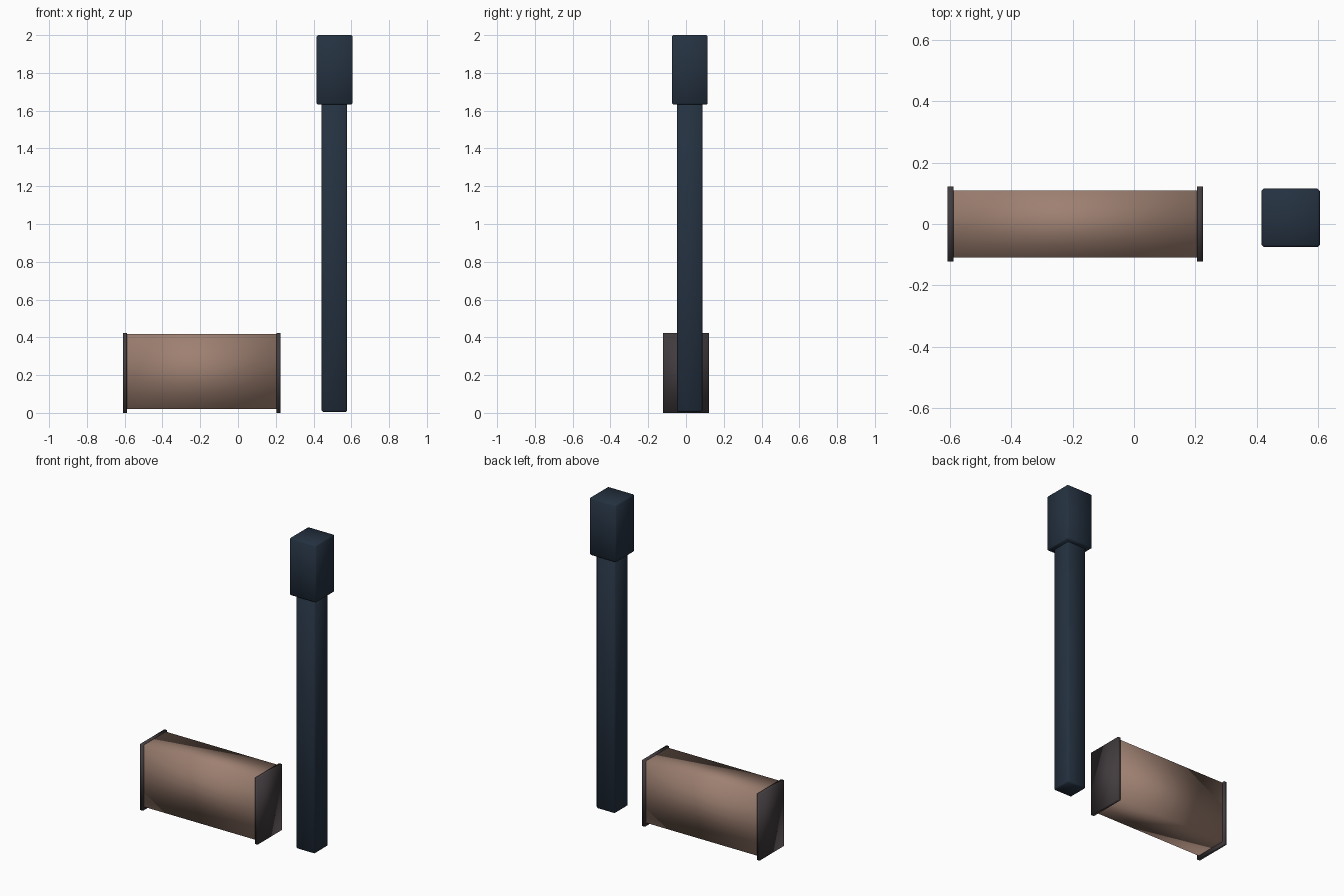
import bpy
import bmesh
from mathutils import Vector

cube = bpy.data.objects.get("Cube")
if cube:
    bpy.data.objects.remove(cube, do_unlink=True)


def make_material(name, rgb):
    mat = bpy.data.materials.new(name)
    mat.use_nodes = True
    mat.diffuse_color = (*rgb, 1)
    mat.node_tree.nodes["Principled BSDF"].inputs["Base Color"].default_value = (*rgb, 1)
    return mat


def make_box(name, low, high, mat, bevel=0.0):
    """Smooth shaded box between two corners, with optional chamfered edges."""
    low, high = Vector(low), Vector(high)
    bm = bmesh.new()
    bmesh.ops.create_cube(bm, size=1)
    bmesh.ops.scale(bm, vec=high - low, verts=bm.verts)
    if bevel:
        bmesh.ops.bevel(bm, geom=bm.edges[:], offset=bevel, segments=1, affect='EDGES')
    for face in bm.faces:
        face.smooth = True
    mesh = bpy.data.meshes.new(name)
    bm.to_mesh(mesh)
    bm.free()
    mesh.materials.append(mat)
    obj = bpy.data.objects.new(name, mesh)
    obj.location = (low + high) / 2
    bpy.context.collection.objects.link(obj)
    return obj


brown = make_material("warm brown", (0.34, 0.215, 0.165))
charcoal = make_material("charcoal", (0.055, 0.045, 0.05))
navy = make_material("dark navy", (0.018, 0.031, 0.052))

# Bench block with a thin panel on each end
make_box("bench_body", (-0.595, -0.11, 0.02), (0.21, 0.11, 0.418), brown)
for side, x in (("right", -0.608), ("left", 0.205)):
    make_box(f"bench_{side}_end_panel", (x, -0.123, 0), (x + 0.02, 0.123, 0.423), charcoal)

# Lamp post with a square head
make_box("lamp_post", (0.443, -0.048, 0.005), (0.578, 0.087, 1.65), navy, 0.008)
make_box("lamp_head", (0.416, -0.075, 1.632), (0.606, 0.115, 2.0), navy, 0.007)
